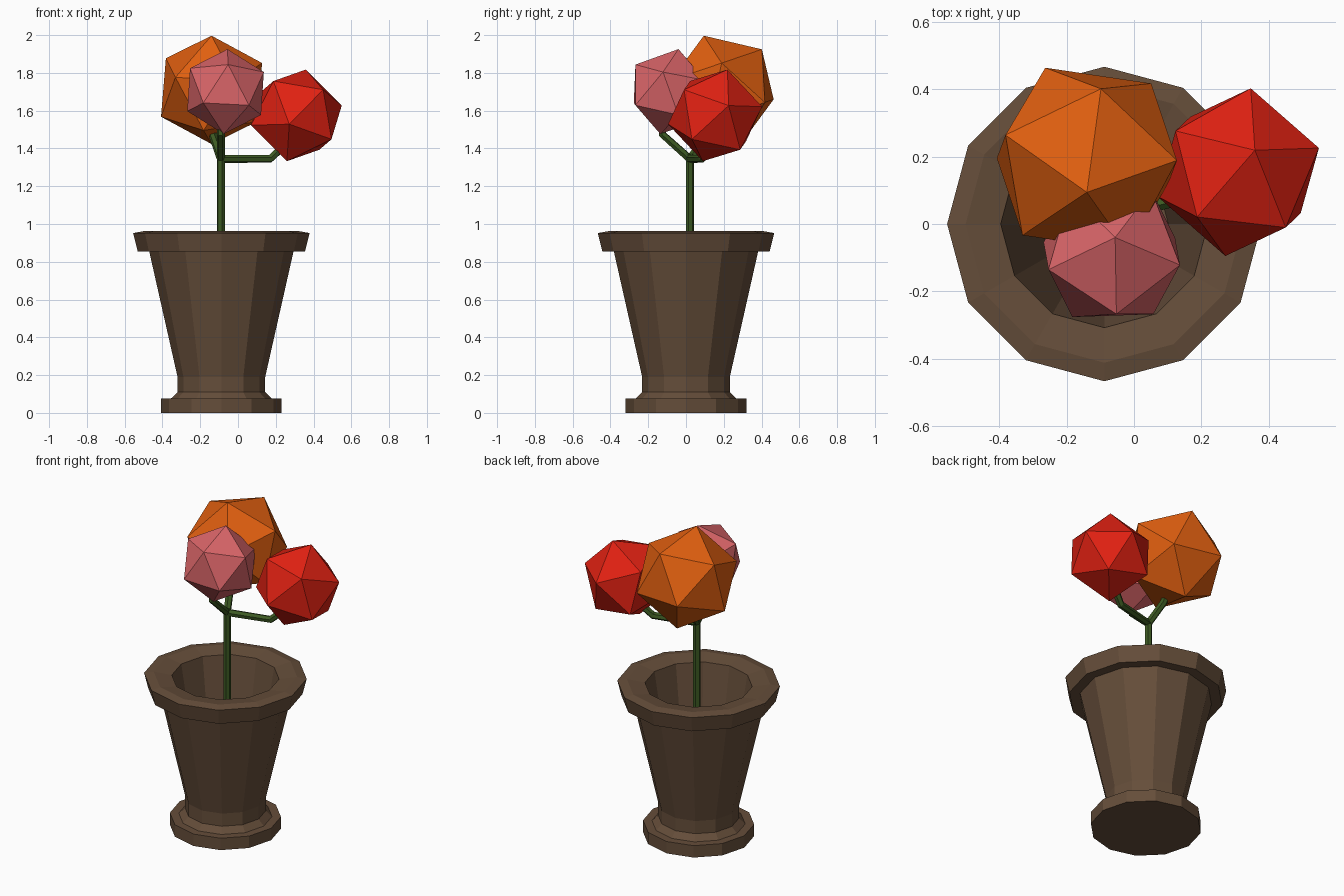
import bpy, bmesh, math
from mathutils import Vector, Matrix

if "Cube" in bpy.data.objects:
    bpy.data.objects.remove(bpy.data.objects["Cube"])

PX = -0.088  # pot axis


def material(name, rgb):
    m = bpy.data.materials.new(name)
    m.diffuse_color = (*rgb, 1)
    m.use_nodes = True
    m.node_tree.nodes["Principled BSDF"].inputs["Base Color"].default_value = m.diffuse_color
    return m


def finish(name, bm, mat):
    bmesh.ops.recalc_face_normals(bm, faces=bm.faces)
    me = bpy.data.meshes.new(name)
    bm.to_mesh(me)
    bm.free()
    me.materials.append(mat)
    ob = bpy.data.objects.new(name, me)
    bpy.context.collection.objects.link(ob)
    return ob


def lathe(name, profile, sides, mat):
    bm = bmesh.new()
    rings = [[bm.verts.new((PX + r * math.cos(2 * math.pi * i / sides),
                            r * math.sin(2 * math.pi * i / sides), z))
              for i in range(sides)] for r, z in profile]
    for a, b in zip(rings, rings[1:]):
        for i in range(sides):
            j = (i + 1) % sides
            bm.faces.new((a[i], a[j], b[j], b[i]))
    bm.faces.new(rings[0])
    bm.faces.new(rings[-1])
    return finish(name, bm, mat)


def tube(name, points, r, mat, sides=6):
    # straight six-sided pieces with mitred joints
    pts = [Vector(p) for p in points]
    bm = bmesh.new()
    rings = []
    d0 = (pts[1] - pts[0]).normalized()
    side = d0.orthogonal().normalized()
    for k, p in enumerate(pts):
        a = (p - pts[max(k - 1, 0)]).normalized()
        b = (pts[min(k + 1, len(pts) - 1)] - p).normalized()
        d = (a + b).normalized()
        side = (side - d * side.dot(d)).normalized()
        up = d.cross(side)
        rings.append([bm.verts.new(p + r * (math.cos(t) * side + math.sin(t) * up))
                      for t in (2 * math.pi * i / sides for i in range(sides))])
    for a, b in zip(rings, rings[1:]):
        for i in range(sides):
            j = (i + 1) % sides
            bm.faces.new((a[i], a[j], b[j], b[i]))
    bm.faces.new(rings[0])
    bm.faces.new(rings[-1])
    return finish(name, bm, mat)


def basis(a, b):
    u = a.normalized()
    v = (b - u * b.dot(u)).normalized()
    return Matrix((u, v, u.cross(v))).transposed()


def bloom(name, centre, r, corner, neighbour, mat):
    # icosahedron turned so two adjacent corners point the given ways
    c = Vector(centre)
    bm = bmesh.new()
    bmesh.ops.create_icosphere(bm, subdivisions=1, radius=r)
    bm.verts.ensure_lookup_table()
    v = bm.verts[0]
    n = v.link_edges[0].other_vert(v)
    rot = basis(Vector(corner) - c, Vector(neighbour) - c) @ basis(v.co, n.co).transposed()
    for w in bm.verts:
        w.co = rot @ w.co + c
    return finish(name, bm, mat)


brown = material("clay", (0.13, 0.075, 0.042))
green = material("stem_green", (0.045, 0.10, 0.016))
orange = material("orange", (0.75, 0.115, 0.005))
red = material("red", (0.75, 0.015, 0.006))
pink = material("pink", (0.70, 0.13, 0.14))

# Pot: foot, waist, flared wall, rim and hollow inside
lathe("pot", [(0.319, 0), (0.319, 0.075), (0.268, 0.075), (0.232, 0.11),
              (0.232, 0.19), (0.382, 0.855), (0.443, 0.855), (0.467, 0.952),
              (0.412, 0.962), (0.308, 0.945), (0.19, 0.24)], 12, brown)

# Stem and three branches
joint = (-0.09, 0.02, 1.345)
tube("stem", [(-0.09, 0.02, 0.23), (-0.09, 0.02, 1.37)], 0.022, green)
tube("red_branch", [joint, (0.17, 0.085, 1.345), (0.25, 0.12, 1.42)], 0.022, green)
tube("pink_branch", [joint, (-0.09, -0.125, 1.475), (-0.085, -0.12, 1.56)], 0.022, green)
tube("orange_branch", [joint, (-0.13, 0.11, 1.46), (-0.135, 0.14, 1.54)], 0.022, green)

# Blooms
bloom("orange_bloom", (-0.14, 0.192, 1.71), 0.303,
      (-0.14, 0.093, 2.0), (-0.099, 0.398, 1.918), orange)
bloom("red_bloom", (0.309, 0.154, 1.575), 0.256,
      (0.359, 0.219, 1.817), (0.188, 0.022, 1.764), red)
bloom("pink_bloom", (-0.066, -0.088, 1.701), 0.23,
      (-0.056, -0.04, 1.926), (-0.052, -0.268, 1.849), pink)
